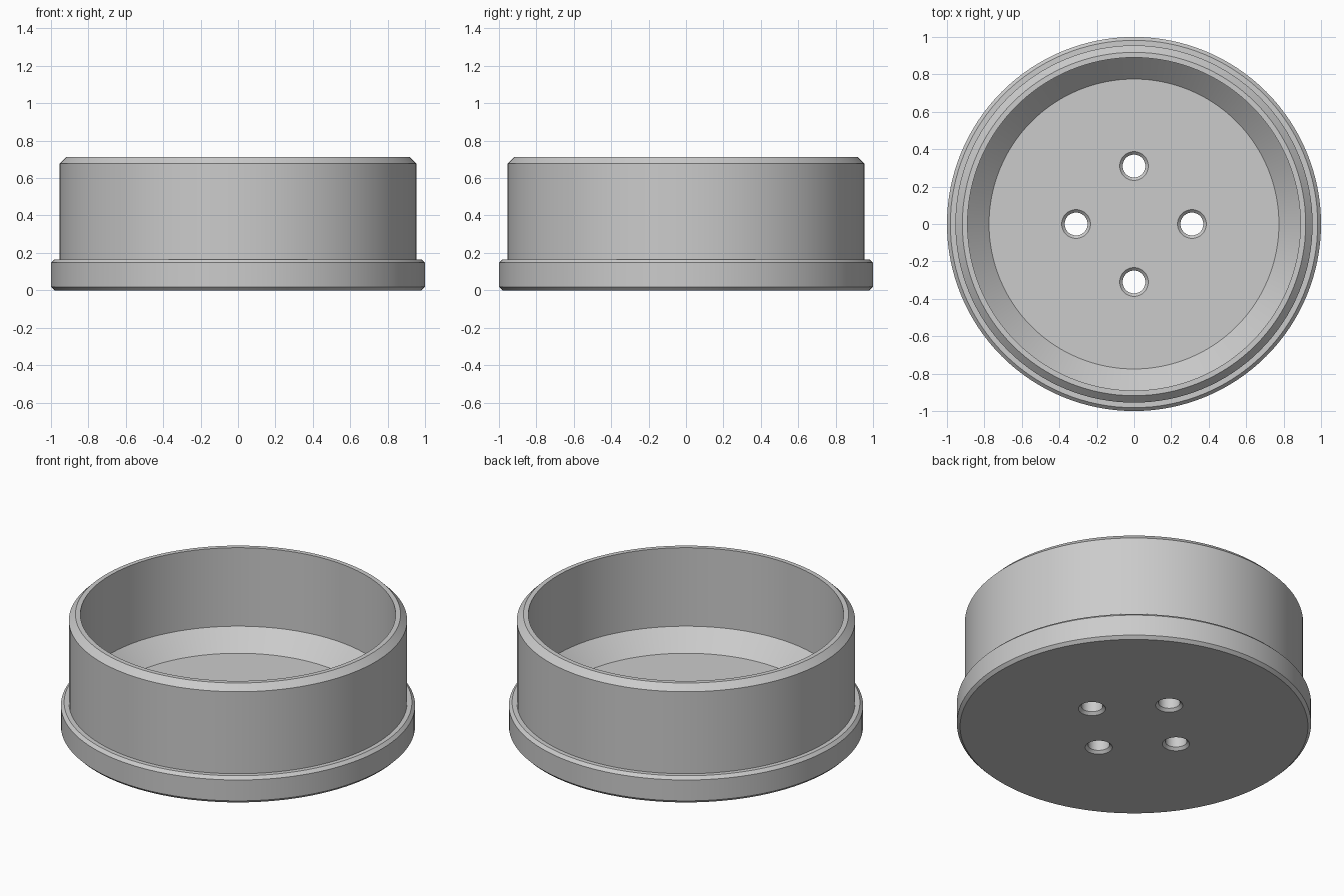
import bpy
import bmesh
import math

cube = bpy.data.objects.get("Cube")
if cube:
    bpy.data.objects.remove(cube, do_unlink=True)

grey = bpy.data.materials.new("light grey")
grey.use_nodes = True
colour = (0.6, 0.6, 0.6, 1)
grey.diffuse_color = colour
grey.node_tree.nodes["Principled BSDF"].inputs["Base Color"].default_value = colour


def lathe(bm, profile, segments, cx=0, cy=0):
    """Revolve a (radius, height) profile around z and cap both ends."""
    rings = []
    for r, z in profile:
        rings.append([
            bm.verts.new((cx + r * math.cos(math.tau * i / segments),
                          cy + r * math.sin(math.tau * i / segments), z))
            for i in range(segments)])
    for low, high in zip(rings, rings[1:]):
        for i in range(segments):
            j = (i + 1) % segments
            bm.faces.new((low[i], low[j], high[j], high[i]))
    bm.faces.new(rings[0][::-1])
    bm.faces.new(rings[-1])


def make_object(name, bm):
    bmesh.ops.recalc_face_normals(bm, faces=bm.faces)
    mesh = bpy.data.meshes.new(name)
    bm.to_mesh(mesh)
    bm.free()
    mesh.materials.append(grey)
    obj = bpy.data.objects.new(name, mesh)
    bpy.context.collection.objects.link(obj)
    return obj


# Round cup: flange, outer wall, chamfered rim, inner wall, sloped floor edge
bm = bmesh.new()
lathe(bm, [(0.982, 0), (1, 0.018), (1, 0.148), (0.982, 0.166),
           (0.955, 0.166), (0.955, 0.677), (0.918, 0.714), (0.89, 0.714),
           (0.89, 0.225), (0.775, 0.11)], 128)
cup = make_object("round_cup", bm)

# Four floor holes, chamfered at both ends
bm = bmesh.new()
for k in range(4):
    a = k * math.pi / 2
    lathe(bm, [(0.093, -0.016), (0.061, 0.016), (0.061, 0.094), (0.093, 0.126)],
          48, 0.31 * math.cos(a), 0.31 * math.sin(a))
cutter = make_object("hole_cutter", bm)
cutter.hide_render = True

cut = cup.modifiers.new("floor holes", "BOOLEAN")
cut.operation = "DIFFERENCE"
cut.solver = "EXACT"
cut.object = cutter

# Bake the holes, remove the helper and smooth the curved walls
bpy.ops.object.select_all(action="DESELECT")
cup.select_set(True)
bpy.context.view_layer.objects.active = cup
bpy.ops.object.modifier_apply(modifier=cut.name)
bpy.data.objects.remove(cutter, do_unlink=True)
bpy.ops.object.shade_smooth_by_angle(angle=math.radians(30))
